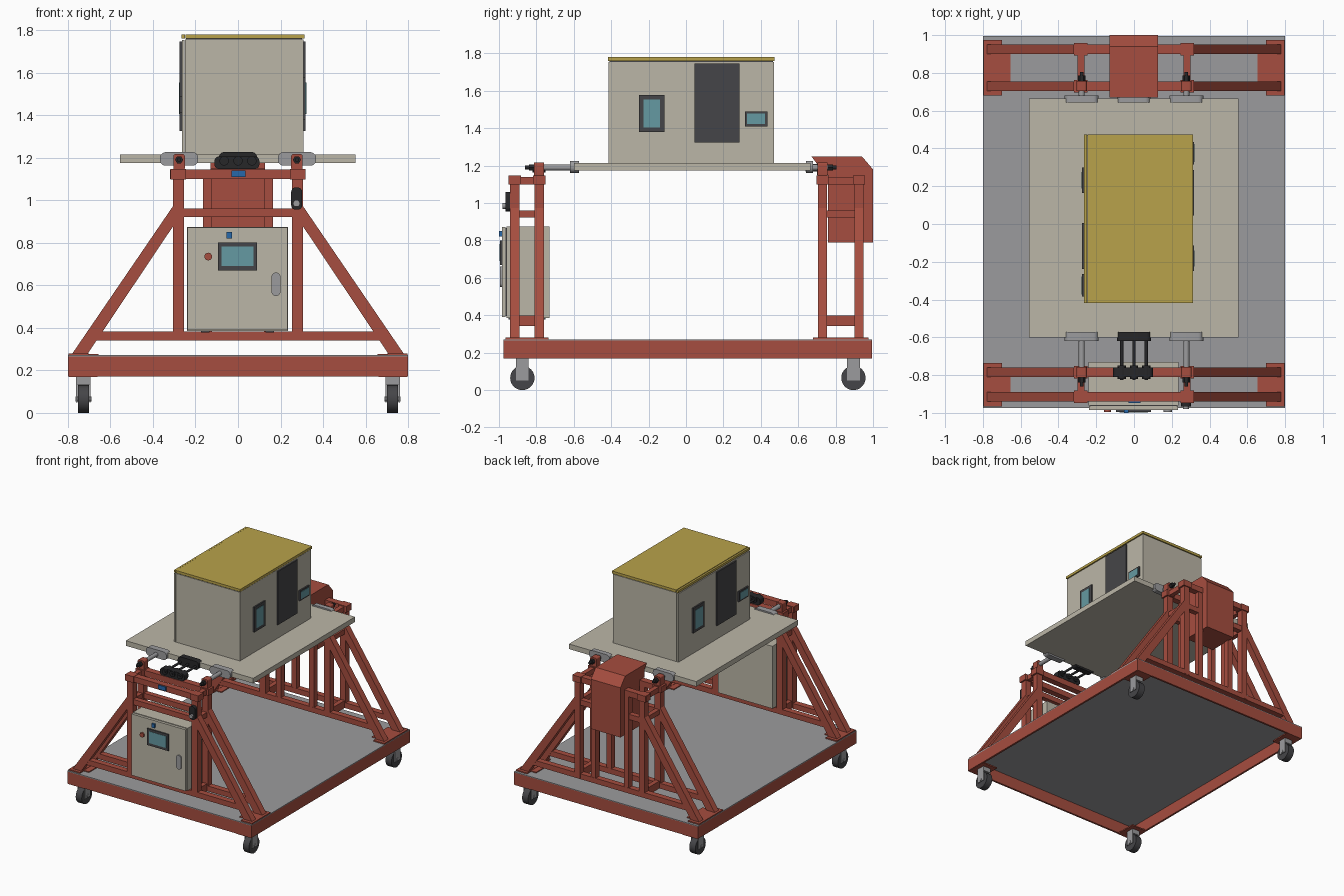
import bpy, bmesh
from math import pi, sin, cos
from mathutils import Vector

if "Cube" in bpy.data.objects:
    bpy.data.objects.remove(bpy.data.objects["Cube"])


def material(name, r, g, b):
    m = bpy.data.materials.new(name)
    m.diffuse_color = (r, g, b, 1)
    m.use_nodes = True
    m.node_tree.nodes["Principled BSDF"].inputs["Base Color"].default_value = m.diffuse_color
    return m


RED = material("red paint", 0.38, 0.075, 0.05)
BEIGE = material("beige panel", 0.50, 0.47, 0.39)
YELLOW = material("yellow roof", 0.48, 0.36, 0.07)
DARK = material("dark trim", 0.06, 0.06, 0.065)
BLACK = material("black metal", 0.02, 0.02, 0.022)
GLASS = material("teal glass", 0.13, 0.32, 0.36)
GREY = material("grey metal", 0.33, 0.33, 0.34)
BLUE = material("blue tag", 0.02, 0.14, 0.40)


def finish(name, bm, mat, smooth=False):
    bmesh.ops.recalc_face_normals(bm, faces=bm.faces)
    me = bpy.data.meshes.new(name)
    bm.to_mesh(me)
    bm.free()
    ob = bpy.data.objects.new(name, me)
    bpy.context.collection.objects.link(ob)
    me.materials.append(mat)
    if smooth:
        bpy.ops.object.select_all(action='DESELECT')
        ob.select_set(True)
        bpy.context.view_layer.objects.active = ob
        bpy.ops.object.shade_smooth_by_angle(angle=0.6)
    return ob


def prism(name, pts, axis, lo, hi, mat, smooth=False):
    """Extrude a 2D outline along an axis (x: y,z  y: x,z  z: x,y)."""
    def place(p, t):
        return {'x': (t, *p), 'y': (p[0], t, p[1]), 'z': (*p, t)}[axis]
    bm = bmesh.new()
    a = [bm.verts.new(place(p, lo)) for p in pts]
    b = [bm.verts.new(place(p, hi)) for p in pts]
    bm.faces.new(a)
    bm.faces.new(b[::-1])
    for i in range(len(pts)):
        j = (i + 1) % len(pts)
        bm.faces.new((a[i], b[i], b[j], a[j]))
    return finish(name, bm, mat, smooth)


def box(name, x0, x1, y0, y1, z0, z1, mat):
    return prism(name, [(x0, y0), (x1, y0), (x1, y1), (x0, y1)], 'z', z0, z1, mat)


def rod(name, axis, u, v, r, lo, hi, mat, n=24):
    pts = [(u + r * cos(2 * pi * i / n), v + r * sin(2 * pi * i / n)) for i in range(n)]
    return prism(name, pts, axis, lo, hi, mat, True)


def rounded(name, x0, x1, z0, z1, r, y0, y1, mat):
    """Rounded rectangle facing the front."""
    pts = []
    for k, (cx, cz) in enumerate([(x1 - r, z1 - r), (x0 + r, z1 - r), (x0 + r, z0 + r), (x1 - r, z0 + r)]):
        for i in range(7):
            a = k * pi / 2 + i * pi / 12
            pts.append((cx + r * cos(a), cz + r * sin(a)))
    return prism(name, pts, 'y', y0, y1, mat, True)


# Base: open-bottomed tray with thin red walls and a grey deck
X, Y0, Y1 = 0.80, -0.975, 0.995
box("base_deck", -X, X, Y0, Y1, 0.264, 0.271, GREY)
for s in (-1, 1):
    box("base_side_wall", s * X, s * (X - 0.015), Y0, Y1, 0.17, 0.265, RED)
box("base_front_wall", -X, X, Y0, Y0 + 0.015, 0.17, 0.265, RED)
box("base_back_wall", -X, X, Y1 - 0.015, Y1, 0.17, 0.265, RED)

# Casters under corner plates
for s in (-1, 1):
    for y, e in ((-0.875, Y0), (0.895, Y1)):
        x = s * 0.727
        box("caster_plate", s * 0.795, s * 0.66, e, y + (0.07 if y < 0 else -0.07), 0.168, 0.178, RED)
        box("caster_top", x - 0.034, x + 0.034, y - 0.034, y + 0.034, 0.132, 0.17, GREY)
        for t in (-1, 1):
            box("caster_fork", x + t * 0.034, x + t * 0.028, y - 0.034, y + 0.034, 0.05, 0.14, GREY)
        rod("caster_wheel", 'x', y, 0.065, 0.065, x - 0.026, x + 0.026, DARK, 32)
        rod("caster_axle", 'x', y, 0.065, 0.012, x - 0.038, x + 0.038, GREY, 12)

# Two end stands, each made of two braced frames
H = 0.025
for end, inner, outer in (("front", -0.785, -0.915), ("back", 0.73, 0.925)):
    for y in (inner, outer):
        a, b = y - H, y + H
        box(end + "_bottom_beam", -0.70, 0.70, a + .002, b - .002, 0.34, 0.382, RED)
        box(end + "_mid_beam", -0.26, 0.26, a + .004, b - .004, 0.92, 0.962, RED)
        box(end + "_top_beam", -0.32, 0.315, a, b, 1.10, 1.145, RED)
        for s in (-1, 1):
            box(end + "_column", s * 0.255, s * 0.305, a, b, 0.345, 1.11, RED)
            box(end + "_joint_block", s * 0.245, s * 0.318, y - 0.033, y + 0.033, 1.098, 1.147, RED)
            prism(end + "_diagonal", [(s * 0.785, 0.27), (s * 0.712, 0.27), (s * 0.30, 0.885),
                                      (s * 0.30, 0.98)], 'y', a, b, RED)
            if end == "back":
                box("back_inner_column", s * 0.122, s * 0.165, a + .003, b - .003, 0.36, 1.11, RED)
    lo, hi = min(inner, outer), max(inner, outer)
    for s in (-1, 1):
        for z0, z1 in ((0.342, 0.40), (0.922, 0.96), (1.10, 1.14)):
            box(end + "_cross_tie", s * 0.262, s * 0.298, lo, hi, z0, z1, RED)
        box(end + "_foot_plate", s * 0.797, s * 0.70, lo - 0.05, hi + 0.05, 0.27, 0.28, RED)
        box(end + "_foot_web", s * 0.75, s * 0.655, lo, hi, 0.27, 0.278, RED)

    # Bearings, shafts and clamps that carry the platform
    d = 1 if inner < 0 else -1
    edge = -0.57 if d > 0 else 0.645
    clamp = (-0.62, -0.572) if d > 0 else (0.642, 0.68)
    for s in (-1, 1):
        x = s * 0.277
        rounded(end + "_bearing", x - 0.027, x + 0.027, 1.14, 1.217, 0.012, inner - 0.027, inner + 0.027, RED)
        rod(end + "_shaft", 'y', x, 1.19, 0.016, *sorted((inner - d * 0.035, edge)), GREY)
        rod(end + "_shaft_nut", 'y', x, 1.19, 0.019, *sorted((inner - d * 0.028, inner - d * 0.055)), BLACK, 6)
        rod(end + "_shaft_stud", 'y', x, 1.19, 0.010, *sorted((inner - d * 0.05, inner - d * 0.075)), BLACK, 12)
        rounded(end + "_clamp", x - 0.09, x + 0.09, 1.162, 1.226, 0.028, *clamp, GREY)

# Centre couplings
rounded("back_centre_clamp", -0.09, 0.087, 1.162, 1.226, 0.028, 0.642, 0.68, GREY)
rod("drive_shaft", 'y', 0, 1.19, 0.02, 0.64, 0.72, GREY)
rounded("front_centre_clamp", -0.09, 0.09, 1.16, 1.226, 0.025, -0.62, -0.572, BLACK)
rounded("front_coupling_block", -0.11, 0.10, 1.147, 1.205, 0.02, -0.81, -0.76, BLACK)
for x in (-0.065, 0, 0.065):
    rod("coupling_rod", 'y', x, 1.185, 0.009, -0.825, -0.60, BLACK, 16)
    rod("coupling_boss", 'y', x, 1.185, 0.022, -0.82, -0.75, BLACK, 20)

# Drive housing on the back stand
prism("drive_housing", [(0.67, 1.25), (0.94, 1.25), (1.0, 1.18), (1.0, 0.79), (0.76, 0.79),
                        (0.76, 1.15), (0.70, 1.15), (0.70, 1.21)], 'x', -0.13, 0.127, RED)

# Control cabinet on the front stand
box("cabinet_body", -0.24, 0.235, -0.96, -0.73, 0.385, 0.875, BEIGE)
box("cabinet_door", -0.237, 0.232, -0.985, -0.964, 0.39, 0.872, BEIGE)
box("cabinet_door_seal", -0.23, 0.225, -0.966, -0.958, 0.395, 0.866, DARK)
for x in (-0.155, 0.15):
    box("cabinet_foot", x - 0.02, x + 0.02, -0.95, -0.75, 0.378, 0.388, DARK)
box("screen_bezel", -0.095, 0.09, -0.995, -0.984, 0.67, 0.80, DARK)
box("screen_glass", -0.077, 0.073, -0.997, -0.99, 0.69, 0.782, GLASS)
rounded("cabinet_handle", 0.157, 0.20, 0.55, 0.66, 0.021, -0.994, -0.984, GREY)
rod("stop_button", 'y', -0.14, 0.735, 0.018, -0.996, -0.984, RED)
box("cabinet_switch", -0.053, -0.028, -1.0, -0.984, 0.82, 0.85, BLUE)
box("beam_tag", -0.03, 0.035, -0.948, -0.938, 1.108, 1.14, BLUE)

# Hand control hung on the right column
rounded("hand_control", 0.25, 0.302, 0.955, 1.06, 0.022, -0.965, -0.938, BLACK)
rod("hand_control_knob", 'y', 0.275, 0.985, 0.016, -0.98, -0.96, GREY)

# Tilting platform
box("platform", -0.555, 0.552, -0.60, 0.665, 1.175, 1.215, BEIGE)

# Cabin with a separate left wall panel and thin roof
box("cabin_body", -0.248, 0.307, -0.415, 0.47, 1.21, 1.755, BEIGE)
box("cabin_left_panel", -0.264, -0.251, -0.415, 0.47, 1.21, 1.752, BEIGE)
box("cabin_roof_core", -0.245, 0.30, -0.41, 0.465, 1.75, 1.766, DARK)
box("cabin_roof", -0.247, 0.312, -0.418, 0.474, 1.76, 1.78, YELLOW)
box("cabin_roof_edge", -0.265, -0.25, -0.418, 0.474, 1.76, 1.778, YELLOW)

# Doors and windows, repeated on the opposite wall turned half round
for s, wall, mid in ((1, 0.305, 0.0), (-1, 0.262, 0.05)):
    def opening(name, y0, y1, z0, z1, depth, mat):
        ya, yb = sorted((s * y0 + mid, s * y1 + mid))
        box(name, s * (wall - 0.01), s * (wall + depth), ya, yb, z0, z1, mat)
    opening("cabin_door", 0.045, 0.287, 1.325, 1.745, 0.012, DARK)
    for y0, y1, z0, z1, m in ((-0.25, -0.115, 1.38, 1.577, 0.024), (0.315, 0.435, 1.41, 1.49, 0.012)):
        opening("window_frame", y0, y1, z0, z1, 0.013, DARK)
        opening("window_glass", y0 + m, y1 - m, z0 + m, z1 - m, 0.016, GLASS)
